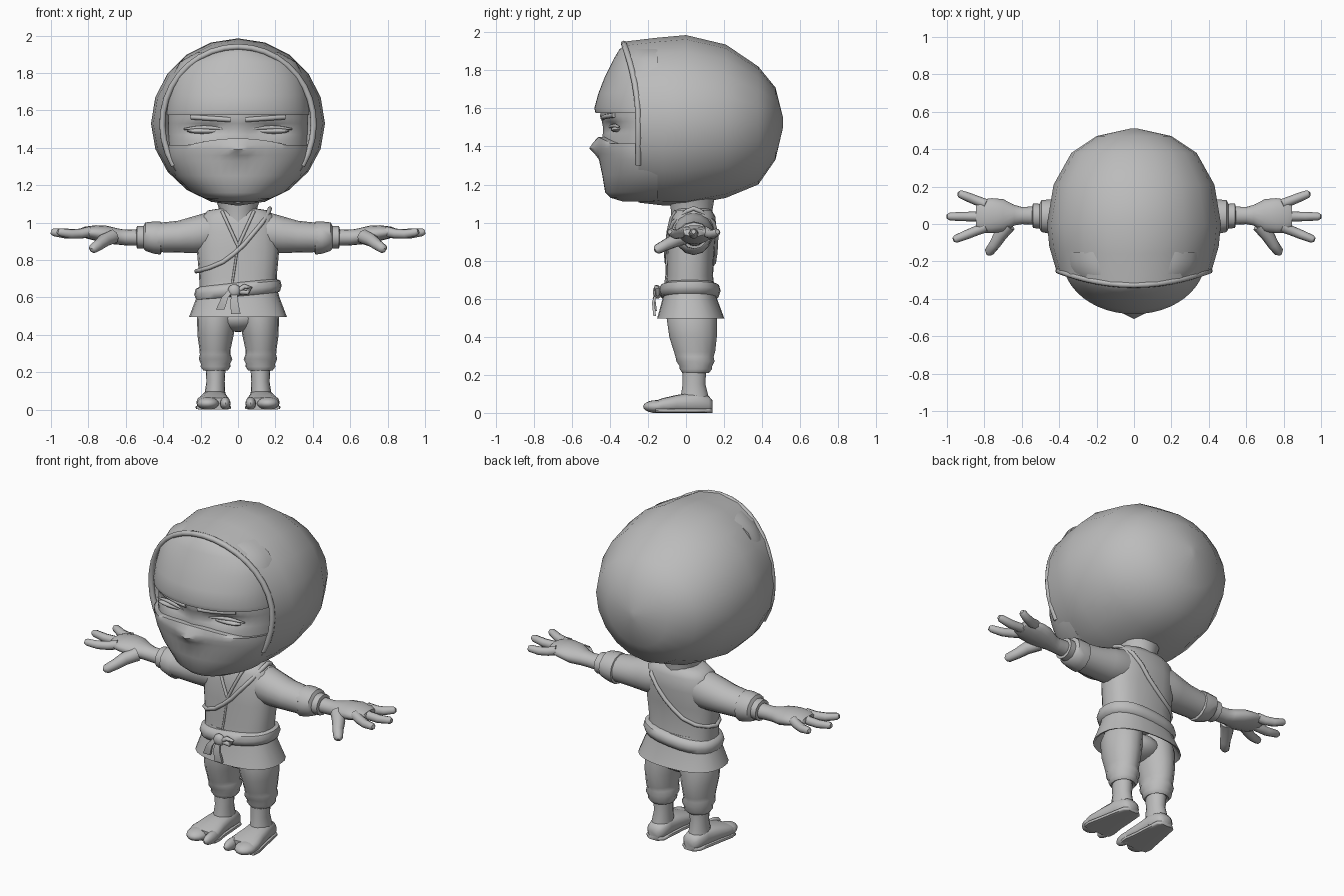
import bpy, bmesh
from math import sin, cos, pi, exp, radians
from mathutils import Vector

if "Cube" in bpy.data.objects:
    bpy.data.objects.remove(bpy.data.objects["Cube"], do_unlink=True)

grey = bpy.data.materials.new("plain grey")
grey.use_nodes = True
grey.diffuse_color = (.5, .5, .5, 1)
grey.node_tree.nodes["Principled BSDF"].inputs["Base Color"].default_value = (.5, .5, .5, 1)


def finish(name, bm, angle=50):
    """Turn a bmesh into a smooth shaded, grey object."""
    bmesh.ops.recalc_face_normals(bm, faces=bm.faces)
    mesh = bpy.data.meshes.new(name)
    bm.to_mesh(mesh)
    bm.free()
    mesh.materials.append(grey)
    obj = bpy.data.objects.new(name, mesh)
    bpy.context.collection.objects.link(obj)
    bpy.ops.object.select_all(action='DESELECT')
    obj.select_set(True)
    bpy.context.view_layer.objects.active = obj
    bpy.ops.object.shade_smooth_by_angle(angle=radians(angle))
    return obj


def loft(name, rings, closed=False, angle=50):
    """Skin a list of equal rings; cap the ends unless closed."""
    bm = bmesh.new()
    loops = [[bm.verts.new(p) for p in ring] for ring in rings]
    pairs = list(zip(loops, loops[1:]))
    if closed:
        pairs.append((loops[-1], loops[0]))
    else:
        bm.faces.new(loops[0])
        bm.faces.new(loops[-1])
    for a, b in pairs:
        for i in range(len(a)):
            j = (i + 1) % len(a)
            bm.faces.new((a[i], a[j], b[j], b[i]))
    return finish(name, bm, angle)


def spow(v, e):
    return abs(v) ** e * (1 if v > 0 else -1)


def oval(axis, at, cu, cv, ru, rv, p=2.0, n=16, side=1, tilt=0):
    """Superellipse ring across the given axis."""
    ring = []
    for i in range(n):
        a = 2 * pi * i / n
        u = cu + ru * spow(cos(a), 2 / p)
        v = cv + rv * spow(sin(a), 2 / p)
        x, y, z = {'x': (at, u, v), 'y': (u, at, v), 'z': (u, v, at + tilt * u)}[axis]
        ring.append(Vector((x * side, y, max(z, 0))))
    return ring


def limb(name, axis, rows, side=1, p=2.0, n=16, tilt=0, angle=50):
    return loft(name, [oval(axis, *r, p=p, n=n, side=side, tilt=tilt) for r in rows], angle=angle)


def tube(name, points, radii, n=8, closed=False):
    """Round tube along a path, with a carried frame."""
    pts = [Vector(p) for p in points]
    if isinstance(radii, float):
        radii = [radii] * len(pts)
    rings, u = [], None
    for i, c in enumerate(pts):
        last = len(pts) - 1
        before = pts[i - 1] if i or closed else c
        after = pts[(i + 1) % len(pts)] if i < last or closed else c
        t = (after - before).normalized()
        u = t.orthogonal() if u is None else u - t * u.dot(t)
        u.normalize()
        w = t.cross(u)
        rings.append([c + radii[i] * (u * cos(2 * pi * k / n) + w * sin(2 * pi * k / n)) for k in range(n)])
    return loft(name, rings, closed)


def ball(name, centre, size):
    bm = bmesh.new()
    bmesh.ops.create_uvsphere(bm, u_segments=16, v_segments=10, radius=1)
    for v in bm.verts:
        v.co = Vector([c + k * s for c, k, s in zip(centre, v.co, size)])
        v.co.z = max(v.co.z, 0)
    return finish(name, bm)


# hood: sections from the back to the front opening
MID = 1.53


def hood_point(row, a):
    y, w, top, bottom, lean = row
    z = sin(a) * (top - MID if sin(a) > 0 else MID - bottom)
    return Vector((w * cos(a), y - lean * max(0, z / .42) ** 2, MID + z))


hood_rows = [(.51, .02, 1.55, 1.5, 0), (.47, .2, 1.71, 1.33, 0), (.38, .335, 1.82, 1.2, 0),
             (.21, .43, 1.935, 1.13, 0), (0, .465, 1.985, 1.09, 0), (-.12, .453, 1.97, 1.09, .04),
             (-.25, .415, 1.95, 1.105, .08), (-.23, .39, 1.92, 1.14, .08), (-.17, .37, 1.9, 1.16, 0)]
loft("hood", [[hood_point(r, 2 * pi * i / 20) for i in range(20)] for r in hood_rows])
rim = [hood_point((-.25, .405, 1.94, 1.105, .08), radians(-32 + 244 * i / 24)) for i in range(25)]
tube("hood_rim", rim, .016)


# face layers: front-bulging shells stacked in height
def shell_point(z, w, front, t, back=-.15):
    return Vector((w * sin(t), back + (front - back) * cos(t) ** .9, z))


def shell(name, rows, shape):
    steps = [-pi / 2 + pi * i / 24 for i in range(25)]
    loft(name, [[shape(shell_point(z, w, f, t)) for t in steps] for z, w, f in rows])


def socket(p):
    near = exp(-((abs(p.x) - .17) / .09) ** 2 - ((p.z - 1.495) / .03) ** 2)
    ridge = exp(-(p.x / .04) ** 2) * .012
    return p + Vector((0, .035 * near - ridge, 0))


def nose(p):
    bump = exp(-(p.x / .055) ** 2 - ((p.z - 1.39) / .035) ** 2)
    dip = .04 * min(1, (p.x / .28) ** 2) if p.z > 1.42 else 0
    return p + Vector((0, -.04 * bump, -dip))


shell("eye_band", [(1.36, .37, -.42), (1.44, .375, -.43), (1.47, .375, -.425), (1.5, .375, -.425),
                   (1.53, .375, -.43), (1.56, .375, -.44), (1.62, .37, -.43)], socket)
shell("mask", [(1.11, .1, -.33), (1.13, .18, -.395), (1.16, .245, -.425), (1.25, .335, -.44),
               (1.33, .375, -.455), (1.36, .383, -.46), (1.39, .387, -.468), (1.415, .388, -.468),
               (1.45, .388, -.46), (1.45, .37, -.42)], nose)
shell("forehead_cover", [(1.575, .36, -.42), (1.575, .388, -.475), (1.6, .388, -.482), (1.68, .38, -.46),
                         (1.77, .36, -.425), (1.86, .31, -.38), (1.91, .22, -.35), (1.935, .08, -.32)],
      lambda p: p)
for side, label in ((1, "left"), (-1, "right")):
    ball(label + "_eye", (side * .17, -.365, 1.49), (.105, .03, .016))
    lid = [(side * (.07 + .022 * i), -.405 + .0055 * i, 1.5 + .008 * sin(pi * i / 10)) for i in range(11)]
    tube(label + "_eyelid", lid, [.004 + .007 * sin(pi * i / 10) for i in range(11)])
    brow = [(side * (.04 + .03 * i), -.437 + .0012 * i * i, 1.55 + .002 * i) for i in range(8)]
    tube(label + "_brow", brow, .013)

# neck and jacket
limb("neck", 'z', [(1, 0, .03, .1, .11), (1.07, 0, .03, .1, .11), (1.13, 0, .03, .12, .12)])
torso = [(.62, 0, .02, .205, .135), (.72, 0, .02, .208, .122), (.85, 0, .025, .22, .125),
         (.95, 0, .035, .215, .125), (1.03, 0, .04, .2, .115), (1.065, 0, .04, .16, .095),
         (1.075, 0, .035, .1, .08)]
limb("jacket", 'z', torso, p=2.5, n=20)
limb("jacket_skirt", 'z', [(.68, 0, .02, .2, .13), (.6, 0, .02, .222, .143), (.495, 0, .025, .262, .177),
                           (.5, 0, .025, .248, .165), (.58, 0, .02, .2, .13)], p=2.4, n=24)


def on_jacket(x, z, face=-1, lift=.004):
    """Point on the jacket surface, front (-1) or back (1)."""
    for a, b in zip(torso, torso[1:]):
        if a[0] <= z <= b[0]:
            f = (z - a[0]) / (b[0] - a[0])
            cy, w, d = [a[k] + f * (b[k] - a[k]) for k in (2, 3, 4)]
            depth = (d + lift) * (1 - min(abs(x) / w, .97) ** 2.5) ** .4
            return Vector((x, cy + face * depth, z))


# lapels, front edge and the cord slung over the left shoulder
for side, label in ((1, "left"), (-1, "right")):
    tube(label + "_lapel", [on_jacket(side * (.085 - .0165 * i), 1.06 - .036 * i) for i in range(6)], .009)
tube("jacket_edge", [on_jacket(-.006 * i, .88 - .04 * i, lift=.001) for i in range(6)], .006)
slope = [(.165, 1.06), (.13, 1.0), (.08, .94), (.03, .88), (-.02, .835), (-.08, .79), (-.15, .76), (-.2, .745)]
cord = [on_jacket(x, z) for x, z in slope] + [Vector((-.222, .025, .74))]
cord += [on_jacket(x, z, 1) for x, z in reversed(slope)] + [Vector((.17, .04, 1.075))]
tube("shoulder_cord", cord, .012, closed=True)

# belt with knot, loop and two tails
limb("belt", 'z', [(z, 0, .02, .2 + g, .128 + g) for z, g in
                   ((.6, 0), (.61, .024), (.64, .034), (.668, .026), (.68, 0))], p=2.4, n=24, tilt=.1)
ball("belt_knot", (-.02, -.15, .635), (.035, .024, .035))


def strip(name, path, widths, thick=.007):
    rings = []
    for (x, y, z), w in zip(path, widths):
        rings.append([(x + a * w, y + b * thick, z) for a, b in ((-1, -1), (1, -1), (1, 1), (-1, 1))])
    loft(name, rings, angle=30)


strip("belt_tail_outer", [(-.03, -.15, .65), (-.07, -.168, .6), (-.095, -.16, .535)], (.014, .018, .023))
strip("belt_tail_inner", [(-.02, -.155, .63), (-.02, -.172, .58), (-.012, -.165, .51)], (.014, .02, .026))
tube("belt_loop", [(0, -.15, .635), (.035, -.155, .66), (.065, -.15, .65), (.05, -.15, .625), (0, -.15, .63)], .013)

# pelvis
ball("trouser_seat", (0, .03, .49), (.14, .115, .075))

for side, label in ((1, "left_"), (-1, "right_")):
    # sleeve, cuff, hand
    limb(label + "sleeve", 'x', [(.06, .04, .95, .09, .09), (.17, .04, .945, .105, .108),
                                 (.24, .037, .935, .1, .098), (.32, .035, .925, .093, .085),
                                 (.43, .035, .92, .085, .078)], side)
    limb(label + "cuff", 'x', [(.405, .04, .917, .07, .07), (.415, .04, .917, .09, .088),
                               (.45, .04, .92, .092, .086), (.495, .042, .925, .085, .076),
                               (.505, .042, .922, .066, .06), (.54, .044, .922, .066, .06),
                               (.545, .044, .922, .04, .04)], side, n=12)
    limb(label + "hand", 'x', [(.5, .045, .92, .05, .045), (.6, .045, .92, .046, .042),
                               (.64, .047, .925, .055, .043), (.7, .045, .935, .088, .048),
                               (.76, .045, .944, .093, .042), (.82, .042, .948, .088, .03),
                               (.845, .042, .948, .06, .02)], side)
    for k, (name, y0, x1, y1) in enumerate((("ring", .105, .94, .165), ("middle", .04, 1, .04), ("index", -.015, .965, -.085))):
        path = [(side * (.79 + f * (x1 - .79)), y0 + f * (y1 - y0), .952 - .014 * sin(pi * f)) for f in (0, .3, .6, .93, 1)]
        tube(label + name + "_finger", path, [.028, .026, .025, .021, .012])
    thumb = [(.67, -.005, .925), (.715, -.06, .905), (.745, -.11, .88), (.775, -.15, .86), (.78, -.162, .852)]
    tube(label + "thumb", [(side * x, y, z) for x, y, z in thumb], [.04, .036, .03, .026, .012])

    # trouser leg with gathered hem
    limb(label + "trouser_leg", 'z', [(.57, .1, .03, .09, .12), (.5, .113, .03, .106, .132),
                                      (.4, .12, .037, .097, .125), (.32, .123, .045, .083, .108),
                                      (.295, .122, .045, .082, .1), (.27, .12, .05, .09, .1),
                                      (.245, .12, .052, .078, .085), (.23, .12, .052, .08, .085),
                                      (.21, .12, .05, .066, .07), (.22, .12, .05, .05, .055)], side)
    # ankle and split-toed shoe
    limb(label + "ankle", 'z', [(.25, .12, .045, .055, .062), (.15, .12, .042, .049, .06),
                                (.09, .123, .045, .055, .072), (.03, .123, .045, .06, .08)], side)
    shoe = [(.14, .12, .036, .03, .028), (.12, .12, .045, .054, .043), (.05, .124, .055, .064, .055),
            (-.05, .13, .048, .077, .046), (-.12, .132, .04, .09, .038), (-.16, .132, .034, .085, .03)]
    limb(label + "shoe", 'y', shoe, side, p=2.6)
    limb(label + "sole", 'y', [(y, x, .012, w + .006, .012) for y, x, z, w, h in shoe], side, p=4)
    ball(label + "big_toe", (side * .068, -.155, .033), (.028, .07, .034))
    ball(label + "small_toes", (side * .161, -.15, .033), (.06, .075, .034))
